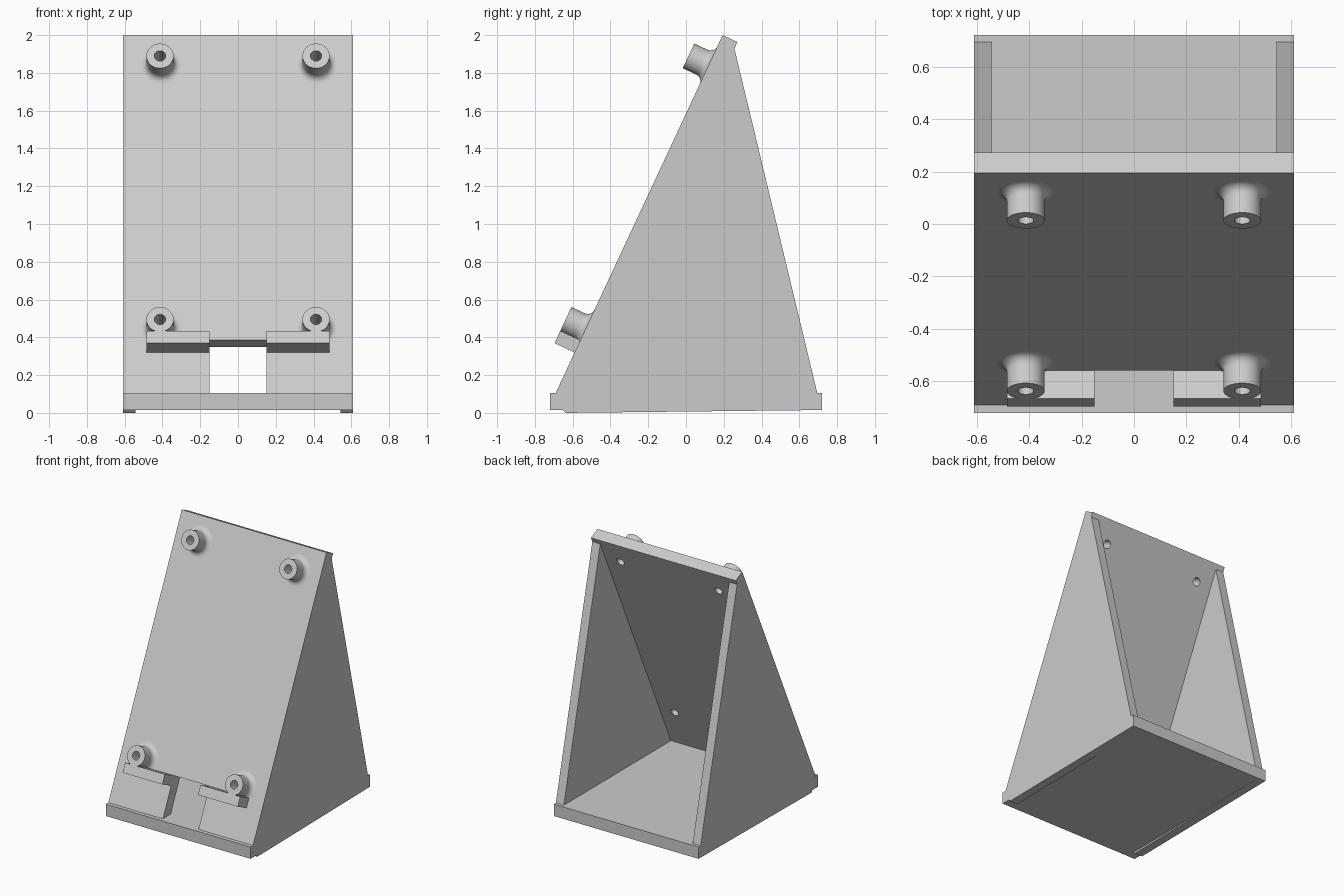
import bpy
import bmesh
from math import radians, sin, cos, pi
from mathutils import Matrix, Vector

cube = bpy.data.objects.get("Cube")
if cube:
    bpy.data.objects.remove(cube)

grey = bpy.data.materials.new("plain grey")
grey.use_nodes = True
COLOR = (0.6, 0.6, 0.6, 1)
grey.diffuse_color = COLOR
grey.node_tree.nodes["Principled BSDF"].inputs["Base Color"].default_value = COLOR

HALF_W = 0.61
THICK = 0.087      # sloping plate thickness
REACH = 0.117      # how far bosses and ledges stand off the plate
LENGTH = 2.091     # plate length along the slope
SLOT_TOP = 0.309
BORE = 0.03
BOSS_X = 0.413
BOSS_UP = (0.376, 1.915)

# Plate frame: X across, Y up the slope, Z out of the front face
SLOPE = Matrix.Translation((0, -0.69, 0.105)) @ Matrix.Rotation(radians(65), 4, 'X')


def finish(name, bm, matrix=None):
    bmesh.ops.recalc_face_normals(bm, faces=bm.faces)
    if matrix:
        bm.transform(matrix)
    mesh = bpy.data.meshes.new(name)
    bm.to_mesh(mesh)
    bm.free()
    mesh.materials.append(grey)
    obj = bpy.data.objects.new(name, mesh)
    bpy.context.collection.objects.link(obj)
    return obj


def box(name, low, high, matrix=None):
    bm = bmesh.new()
    bmesh.ops.create_cube(bm, size=1)
    low, high = Vector(low), Vector(high)
    for v in bm.verts:
        v.co = (low + high) / 2 + v.co * (high - low)
    return finish(name, bm, matrix)


def extrude_x(name, outline, x0, x1):
    bm = bmesh.new()
    face = bm.faces.new([bm.verts.new((x0, y, z)) for y, z in outline])
    out = bmesh.ops.extrude_face_region(bm, geom=[face])
    verts = [g for g in out["geom"] if isinstance(g, bmesh.types.BMVert)]
    bmesh.ops.translate(bm, verts=verts, vec=(x1 - x0, 0, 0))
    return finish(name, bm)


def lathe(name, profile, matrix, steps=48):
    bm = bmesh.new()
    verts = [bm.verts.new((r, 0, h)) for r, h in profile]
    edges = [bm.edges.new(pair) for pair in zip(verts, verts[1:])]
    bmesh.ops.spin(bm, geom=verts + edges, cent=(0, 0, 0), axis=(0, 0, 1),
                   angle=2 * pi, steps=steps, use_duplicate=False)
    bmesh.ops.remove_doubles(bm, verts=bm.verts, dist=0.0001)
    return finish(name, bm, matrix)


def smooth(obj):
    bpy.ops.object.select_all(action='DESELECT')
    obj.select_set(True)
    bpy.context.view_layer.objects.active = obj
    bpy.ops.object.shade_smooth_by_angle(angle=radians(35))


def cut(obj, cutter):
    mod = obj.modifiers.new("cut", 'BOOLEAN')
    mod.operation, mod.solver, mod.object = 'DIFFERENCE', 'EXACT', cutter
    bpy.context.view_layer.objects.active = obj
    bpy.ops.object.modifier_apply(modifier=mod.name)
    bpy.data.objects.remove(cutter)


# Base slab
box("base", (-HALF_W, -0.72, 0.015), (HALF_W, 0.72, 0.105))

# Sloping front plate with slot and screw holes
plate = box("front_plate", (-HALF_W, -0.04, -THICK), (HALF_W, LENGTH, 0), SLOPE)
cut(plate, box("slot_cutter", (-0.15, -0.2, -0.3), (0.15, SLOT_TOP, 0.3), SLOPE))

# Boss outline: bore, rim, wall and flared foot
FILLET, WALL = 0.038, 0.072
boss_profile = [(BORE, 0), (BORE, REACH), (WALL, REACH)]
for i in range(9):
    a = i / 8 * pi / 2
    boss_profile.append((WALL + FILLET * (1 - cos(a)), FILLET * (1 - sin(a))))

for side, s in (("left", 1), ("right", -1)):
    # Triangular side wall whose foot reaches just below the base
    extrude_x(side + "_side_wall",
              [(-0.69, 0.105), (-0.652, 0.015), (-0.638, 0), (0.70, 0.015),
               (0.695, 0.105), (0.256, 1.93), (0.185, 1.975)],
              s * HALF_W, s * 0.543)

    # Ledge beside the slot
    xs = sorted((s * 0.15, s * 0.485))
    box(side + "_ledge", (xs[0], SLOT_TOP - 0.072, -0.01),
        (xs[1], SLOT_TOP, REACH), SLOPE)

    # Stand-off bosses
    for level, up in zip(("lower", "upper"), BOSS_UP):
        place = SLOPE @ Matrix.Translation((s * BOSS_X, up, 0))
        bm = bmesh.new()
        bmesh.ops.create_cone(bm, cap_ends=True, segments=48, radius1=BORE,
                              radius2=BORE, depth=0.6)
        cut(plate, finish("hole_cutter", bm, place))
        smooth(lathe(f"{side}_{level}_boss", boss_profile, place))

smooth(plate)
